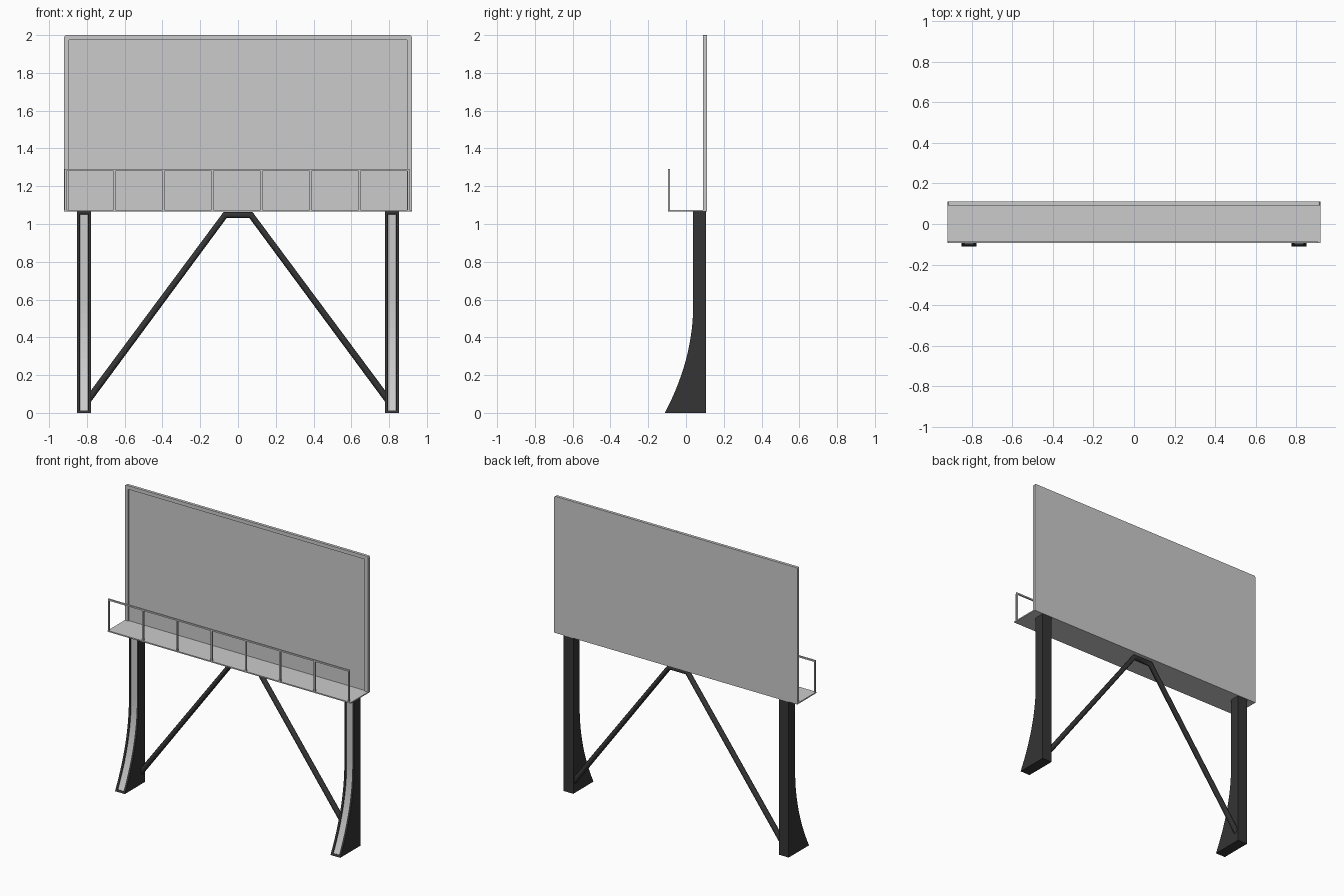
import bpy, bmesh
from mathutils import Vector

if "Cube" in bpy.data.objects:
    bpy.data.objects.remove(bpy.data.objects["Cube"])

dark = bpy.data.materials.new("dark_metal")
dark.diffuse_color = (0.035, 0.035, 0.035, 1)
dark.use_nodes = True
dark.node_tree.nodes["Principled BSDF"].inputs["Base Color"].default_value = dark.diffuse_color
grey = bpy.data.materials.new("grey_strip")
grey.diffuse_color = (0.8, 0.8, 0.8, 1)
grey.use_nodes = True
grey.node_tree.nodes["Principled BSDF"].inputs["Base Color"].default_value = grey.diffuse_color


def finish(bm, name):
    bmesh.ops.recalc_face_normals(bm, faces=bm.faces)
    me = bpy.data.meshes.new(name)
    bm.to_mesh(me)
    bm.free()
    ob = bpy.data.objects.new(name, me)
    bpy.context.collection.objects.link(ob)
    return ob


def prism(pts, offset):
    """Extrude a closed outline of 3D points by an offset."""
    bm = bmesh.new()
    f = bm.faces.new([bm.verts.new(p) for p in pts])
    r = bmesh.ops.extrude_face_region(bm, geom=[f])
    bmesh.ops.translate(bm, vec=offset,
                        verts=[v for v in r["geom"] if isinstance(v, bmesh.types.BMVert)])
    bmesh.ops.recalc_face_normals(bm, faces=bm.faces)
    return bm


def box(name, lo, hi):
    (x0, y0, z0), (x1, y1, z1) = lo, hi
    pts = [(x0, y0, z0), (x1, y0, z0), (x1, y1, z0), (x0, y1, z0)]
    return finish(prism(pts, (0, 0, z1 - z0)), name)


# Display panel, with slightly clipped top corners
W, B, T, c = 0.92, 1.066, 2.0, 0.01
outer = [(-W, B), (-W, T - c), (-W + 0.003, T - 0.003), (-W + c, T),
         (W - c, T), (W - 0.003, T - 0.003), (W, T - c), (W, B)]
finish(prism([(x, 0.099, z) for x, z in outer], (0, 0.012, 0)), "display_panel")

# Raised frame around the sides and top
i = 0.025
inner = [(W - i, B), (W - i, T - i), (-W + i, T - i), (-W + i, B)]
finish(prism([(x, 0.091, z) for x, z in outer + inner], (0, 0.008, 0)), "panel_frame")

# Walkway and its railing
box("walkway", (-W, -0.095, B), (W, 0.111, B + 0.008))
for n in range(8):
    x = -0.913 + n * 0.2593
    box("railing_post", (x - 0.005, -0.095, B + 0.008), (x + 0.005, -0.085, 1.28))
box("railing_bar", (-0.918, -0.095, 1.28), (0.907, -0.085, 1.29))

# Flared legs with a recessed grey strip down the front
N = 14
for s in (-1, 1):
    front = [(0.038 - 0.15 * (1 - k / N) ** 2, 0.57 * k / N) for k in range(N + 1)]
    side = front + [(0.038, B), (0.107, B), (0.107, 0)]
    bm = prism([(s * 0.815 - 0.037, y, z) for y, z in side], (0.074, 0, 0))
    faces = [f for f in bm.faces if f.normal.y < -0.5 and abs(f.normal.x) < 0.1]
    bmesh.ops.inset_region(bm, faces=faces, thickness=0.014, depth=0, use_even_offset=True)
    bmesh.ops.inset_region(bm, faces=faces, thickness=0.001, depth=-0.004, use_even_offset=True)
    for f in faces:
        f.material_index = 1
    leg = finish(bm, "leg")
    leg.data.materials.append(dark)
    leg.data.materials.append(grey)

# Bent brace tube between the legs
cu = bpy.data.curves.new("brace", 'CURVE')
cu.dimensions = '3D'
cu.bevel_depth = 0.018
cu.bevel_resolution = 2
cu.use_fill_caps = True
path = [(-0.80, 0.06), (-0.068, 1.048), (0.068, 1.048), (0.80, 0.06)]
sp = cu.splines.new('POLY')
sp.points.add(len(path) - 1)
for p, (x, z) in zip(sp.points, path):
    p.co = (x, 0.08, z, 1)
cu.materials.append(dark)
brace = bpy.data.objects.new("brace", cu)
bpy.context.collection.objects.link(brace)
